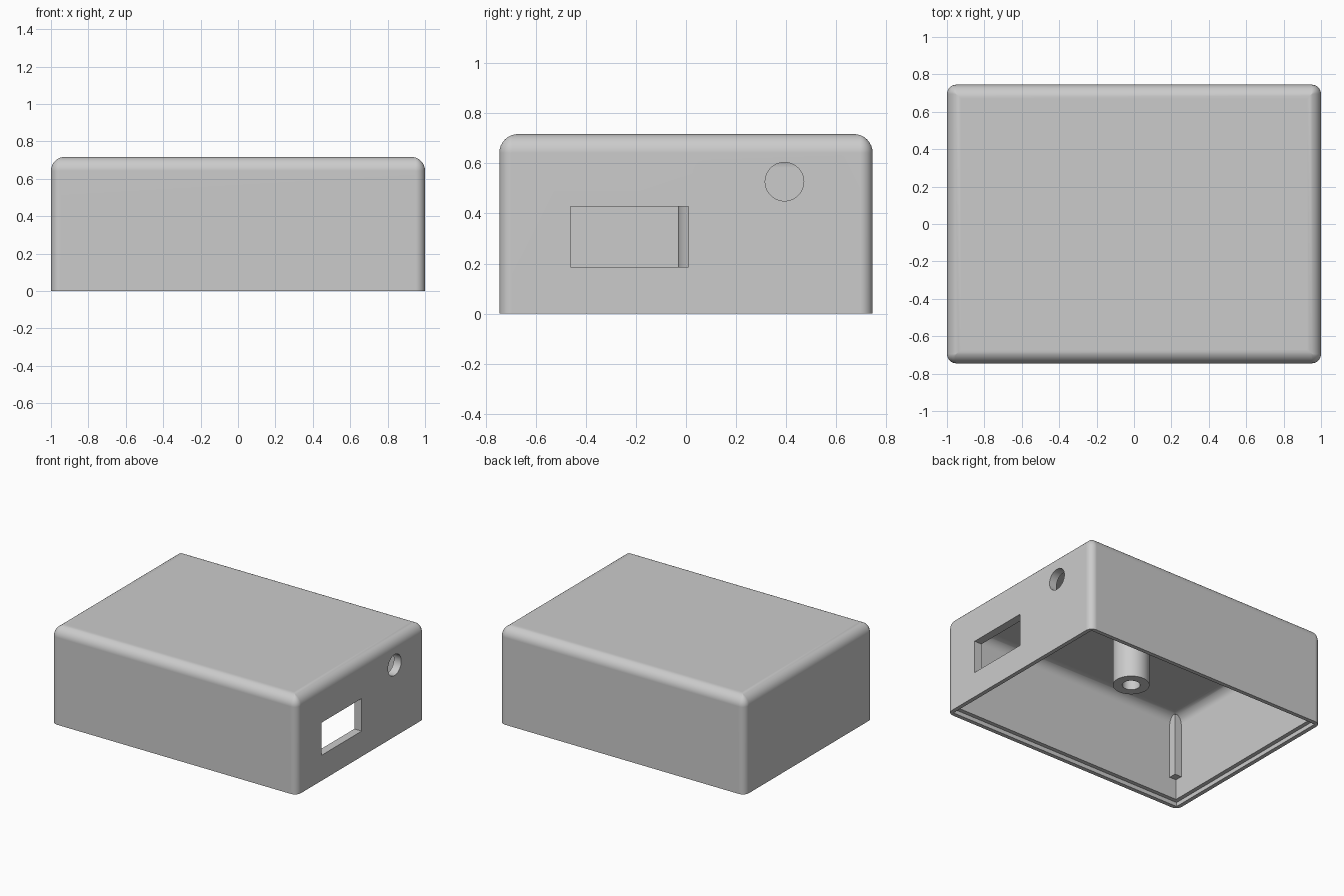
import bpy, bmesh
from math import sin, cos, pi, radians

if "Cube" in bpy.data.objects:
    bpy.data.objects.remove(bpy.data.objects["Cube"])

HX, HY, H = 1.0, 0.745, 0.717      # half width, half depth, height
WALL, LIP, STEP = 0.06, 0.03, 0.03
CORNER, FILLET = 0.05, 0.075
POST_Z, SEG = 0.18, 8

grey = bpy.data.materials.new("grey_plastic")
grey.use_nodes = True
colour = (0.6, 0.6, 0.6, 1)
grey.diffuse_color = colour
grey.node_tree.nodes["Principled BSDF"].inputs["Base Color"].default_value = colour


def finish(bm, name):
    bmesh.ops.remove_doubles(bm, verts=bm.verts, dist=1e-5)
    bmesh.ops.recalc_face_normals(bm, faces=bm.faces)
    mesh = bpy.data.meshes.new(name)
    bm.to_mesh(mesh)
    bm.free()
    mesh.materials.append(grey)
    obj = bpy.data.objects.new(name, mesh)
    bpy.context.collection.objects.link(obj)
    return obj


def activate(obj):
    bpy.ops.object.select_all(action='DESELECT')
    obj.select_set(True)
    bpy.context.view_layer.objects.active = obj


def smooth(obj):
    activate(obj)
    bpy.ops.object.shade_smooth_by_angle(angle=radians(30))
    mod = obj.modifiers.new("even_shading", 'WEIGHTED_NORMAL')
    mod.keep_sharp = True


def bridge(bm, a, b):
    for i in range(len(a)):
        j = (i + 1) % len(a)
        bm.faces.new((a[i], a[j], b[j], b[i]))


def rounded_ring(bm, inset, radius, z):
    """Rounded rectangle, set in from the outer walls."""
    r = max(radius, 0)
    ring = []
    for k, (sx, sy) in enumerate(((1, 1), (-1, 1), (-1, -1), (1, -1))):
        for i in range(SEG + 1):
            a = pi / 2 * (k + i / SEG)
            ring.append(bm.verts.new((sx * (HX - inset - r) + r * cos(a),
                                      sy * (HY - inset - r) + r * sin(a), z)))
    return ring


def box(name, x0, x1, y0, y1, z0, z1):
    bm = bmesh.new()
    bmesh.ops.create_cube(bm, size=1)
    for v in bm.verts:
        v.co = ((x0 + x1) / 2 + v.co.x * (x1 - x0),
                (y0 + y1) / 2 + v.co.y * (y1 - y0),
                (z0 + z1) / 2 + v.co.z * (z1 - z0))
    return finish(bm, name)


# Shell: lofted from the inner ceiling, down to the stepped rim, up to the top
arc = [pi / 2 * i / SEG for i in range(SEG + 1)]
sections = [(WALL + FILLET * (1 - sin(a)), 0, H - WALL - FILLET * (1 - cos(a)))
            for a in arc]
sections += [(WALL, 0, STEP), (LIP, 0, STEP), (LIP, 0, 0), (0, CORNER, 0)]
for a in arc:
    d = FILLET * (1 - cos(a))
    sections.append((d, CORNER - d, H - FILLET * (1 - sin(a))))
bm = bmesh.new()
rings = [rounded_ring(bm, *s) for s in sections]
for lower, upper in zip(rings, rings[1:]):
    bridge(bm, lower, upper)
bm.faces.new(rings[0])
bm.faces.new(rings[-1])
bmesh.ops.dissolve_degenerate(bm, dist=1e-5, edges=bm.edges)
shell = finish(bm, "enclosure_shell")

# Port openings in the left wall
port = box("port_cutter", 0.9, 1.1, -0.46, 0.01, 0.187, 0.427)
bpy.ops.mesh.primitive_cylinder_add(vertices=48, radius=0.077, depth=0.2,
                                    location=(1, 0.393, 0.527),
                                    rotation=(0, pi / 2, 0))
jack = bpy.context.object
jack.name = "jack_cutter"
jack.data.materials.append(grey)
for cutter in (port, jack):
    cutter.hide_render = True
    activate(shell)
    mod = shell.modifiers.new("opening", 'BOOLEAN')
    mod.operation, mod.solver, mod.object = 'DIFFERENCE', 'EXACT', cutter
    bpy.ops.object.modifier_apply(modifier=mod.name)
    bpy.data.objects.remove(cutter)
smooth(shell)

# Hollow screw boss hanging from the ceiling
bm = bmesh.new()
top = H - WALL
rings = []
for r, z in ((0.122, top + 0.01), (0.122, POST_Z), (0.06, POST_Z), (0.06, top)):
    rings.append([bm.verts.new((0.10 + r * cos(2 * pi * i / 48),
                                0.09 + r * sin(2 * pi * i / 48), z))
                  for i in range(48)])
for a, b in zip(rings, rings[1:]):
    bridge(bm, a, b)
bm.faces.new(rings[-1])
bm.faces.new(rings[0])
smooth(finish(bm, "screw_boss"))

# Square posts in the four inner corners
for sx, side in ((1, "left"), (-1, "right")):
    for sy, end in ((1, "back"), (-1, "front")):
        xs = sorted((sx * (HX - WALL - 0.055), sx * (HX - WALL + 0.01)))
        ys = sorted((sy * (HY - WALL - 0.055), sy * (HY - WALL + 0.01)))
        box(f"corner_post_{end}_{side}", *xs, *ys, POST_Z, H - FILLET)
